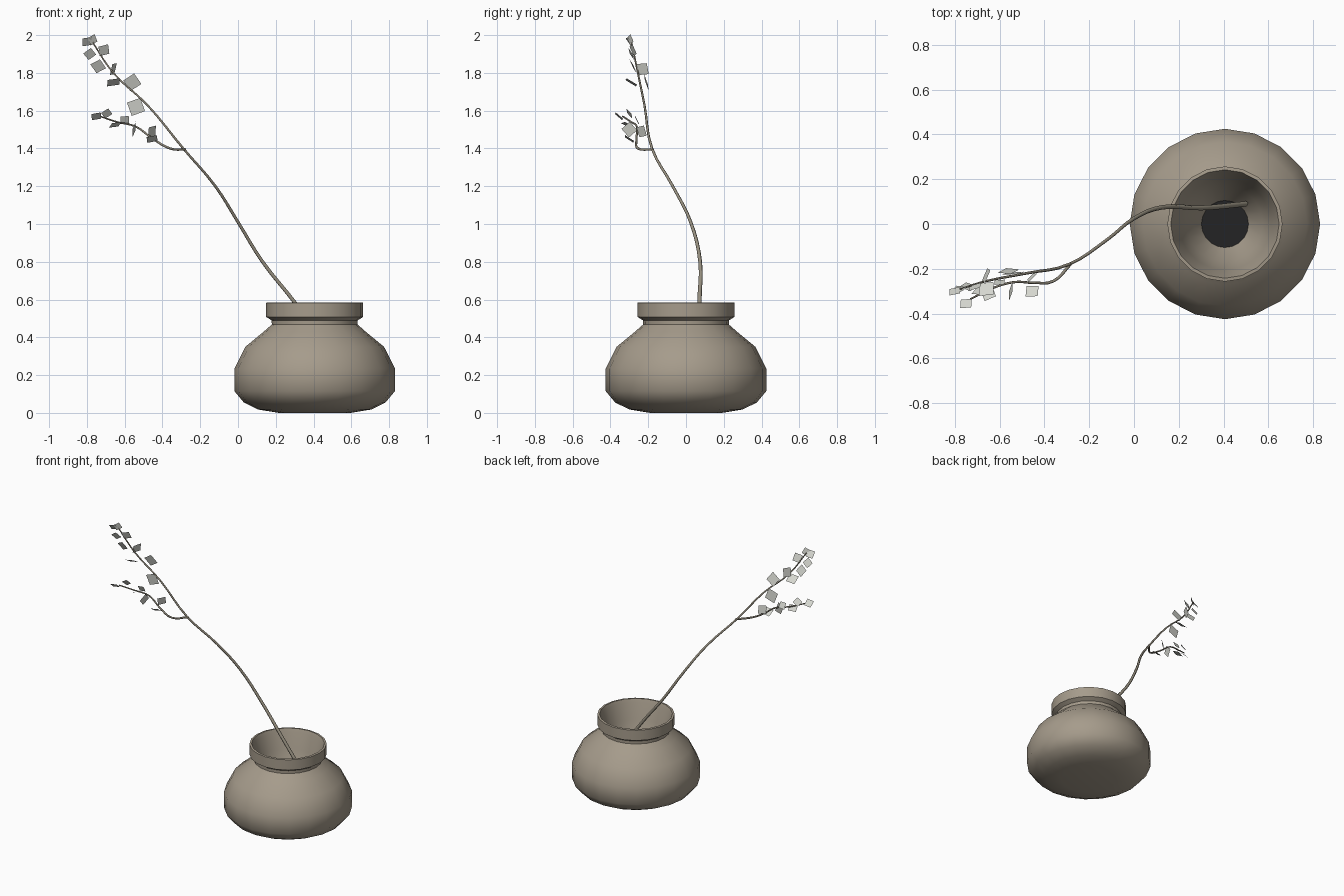
import bpy, bmesh, math
from mathutils import Vector

if "Cube" in bpy.data.objects:
    bpy.data.objects.remove(bpy.data.objects["Cube"])

def material(name, rgb):
    m = bpy.data.materials.new(name)
    m.diffuse_color = (*rgb, 1)
    m.use_nodes = True
    m.node_tree.nodes["Principled BSDF"].inputs["Base Color"].default_value = m.diffuse_color
    return m

CLAY = material("warm grey clay", (0.38, 0.33, 0.26))
DARK = material("dark soil", (0.017, 0.017, 0.018))
BARK = material("grey brown bark", (0.30, 0.27, 0.21))
LEAF = material("pale grey leaf", (0.66, 0.67, 0.62))
CX = 0.406

def make_object(name, bm, mat, smooth=None):
    me = bpy.data.meshes.new(name)
    bm.to_mesh(me)
    bm.free()
    me.materials.append(mat)
    ob = bpy.data.objects.new(name, me)
    bpy.context.collection.objects.link(ob)
    if smooth:
        bpy.ops.object.select_all(action='DESELECT')
        ob.select_set(True)
        bpy.context.view_layer.objects.active = ob
        bpy.ops.object.shade_smooth_by_angle(angle=math.radians(smooth))
    return ob

def ring(bm, r, z, n=20):
    return [bm.verts.new((CX + r * math.cos(i * math.tau / n),
                          r * math.sin(i * math.tau / n), z)) for i in range(n)]

# Pot: lathed outside, lip and tapering inside
profile = [(0.19, 0.0), (0.30, 0.018), (0.375, 0.055), (0.425, 0.115), (0.425, 0.235),
           (0.367, 0.35), (0.27, 0.43), (0.227, 0.468), (0.228, 0.49), (0.257, 0.508),
           (0.257, 0.583), (0.242, 0.585), (0.233, 0.56), (0.205, 0.45),
           (0.17, 0.33), (0.105, 0.22)]
bm = bmesh.new()
rings = [ring(bm, r, z) for r, z in profile]
for a, b in zip(rings, rings[1:]):
    for i in range(20):
        j = (i + 1) % 20
        bm.faces.new((a[i], a[j], b[j], b[i]))
bm.faces.new(rings[0][::-1])
make_object("pot", bm, CLAY, 40)

# Dark floor inside the pot
bm = bmesh.new()
bm.faces.new(ring(bm, 0.105, 0.22))
make_object("pot_floor", bm, DARK)

# Stem and side branch: tapered tubes along smooth curves
def tube(name, pts, r0, r1):
    cu = bpy.data.curves.new(name, 'CURVE')
    cu.dimensions = '3D'
    cu.bevel_depth = 1
    cu.bevel_resolution = 1
    cu.use_fill_caps = True
    cu.resolution_u = 4
    sp = cu.splines.new('BEZIER')
    sp.bezier_points.add(len(pts) - 1)
    for i, (bp, p) in enumerate(zip(sp.bezier_points, pts)):
        bp.co = p
        bp.handle_left_type = bp.handle_right_type = 'AUTO'
        bp.radius = r0 + (r1 - r0) * i / (len(pts) - 1)
    cu.materials.append(BARK)
    ob = bpy.data.objects.new(name, cu)
    bpy.context.collection.objects.link(ob)

tube("stem", [(0.50, 0.09, 0.30), (0.30, 0.072, 0.585), (0.13, 0.075, 0.80),
              (0.0, 0.025, 1.01), (-0.12, -0.07, 1.20), (-0.29, -0.18, 1.40),
              (-0.48, -0.22, 1.63), (-0.66, -0.255, 1.80), (-0.775, -0.29, 1.97)],
     0.012, 0.004)
tube("side_branch", [(-0.28, -0.175, 1.395), (-0.36, -0.255, 1.40), (-0.45, -0.262, 1.45),
                     (-0.54, -0.26, 1.515), (-0.64, -0.29, 1.54), (-0.73, -0.335, 1.57)],
     0.007, 0.004)

# Leaves: centre, facing direction, size, spin in degrees
leaves = [
    ((-0.56, -0.21, 1.75), (0.1, -1, -0.3), 0.07, 35),
    ((-0.54, -0.22, 1.62), (0.1, -1, -0.1), 0.075, 20),
    ((-0.66, -0.29, 1.75), (0.2, -0.6, -1), 0.065, 15),
    ((-0.66, -0.23, 1.82), (1, -0.4, -0.3), 0.06, 5),
    ((-0.71, -0.28, 1.92), (0.4, -1, -0.4), 0.055, 15),
    ((-0.74, -0.28, 1.835), (-0.1, -1, -0.5), 0.06, 30),
    ((-0.785, -0.29, 1.90), (0.2, -1, -0.5), 0.05, 40),
    ((-0.80, -0.30, 1.965), (0.3, -1, -0.7), 0.05, 10),
    ((-0.77, -0.295, 1.975), (0.6, -1, -0.2), 0.045, 30),
    ((-0.455, -0.235, 1.49), (0.9, -0.8, -0.3), 0.055, 10),
    ((-0.455, -0.30, 1.45), (0.2, -0.6, -0.9), 0.055, 20),
    ((-0.55, -0.30, 1.50), (1, -0.2, -0.2), 0.06, 40),
    ((-0.60, -0.26, 1.55), (0.1, -1, -0.5), 0.045, 5),
    ((-0.65, -0.31, 1.525), (0.3, -0.4, -1), 0.055, 15),
    ((-0.695, -0.30, 1.585), (0.3, -0.9, -0.6), 0.045, 40),
    ((-0.75, -0.355, 1.57), (0.2, -0.7, -0.8), 0.05, 15),
]
bm = bmesh.new()
for c, n, s, spin in leaves:
    n = Vector(n).normalized()
    u = Vector((0, 0, 1)).cross(n).normalized()
    v = n.cross(u)
    corners = []
    for k in range(4):
        a = math.radians(spin + 45 + 90 * k)
        p = Vector(c) + (u * math.cos(a) + v * math.sin(a)) * s * 0.707
        corners.append(bm.verts.new(p))
    bm.faces.new(corners)
make_object("leaves", bm, LEAF)
